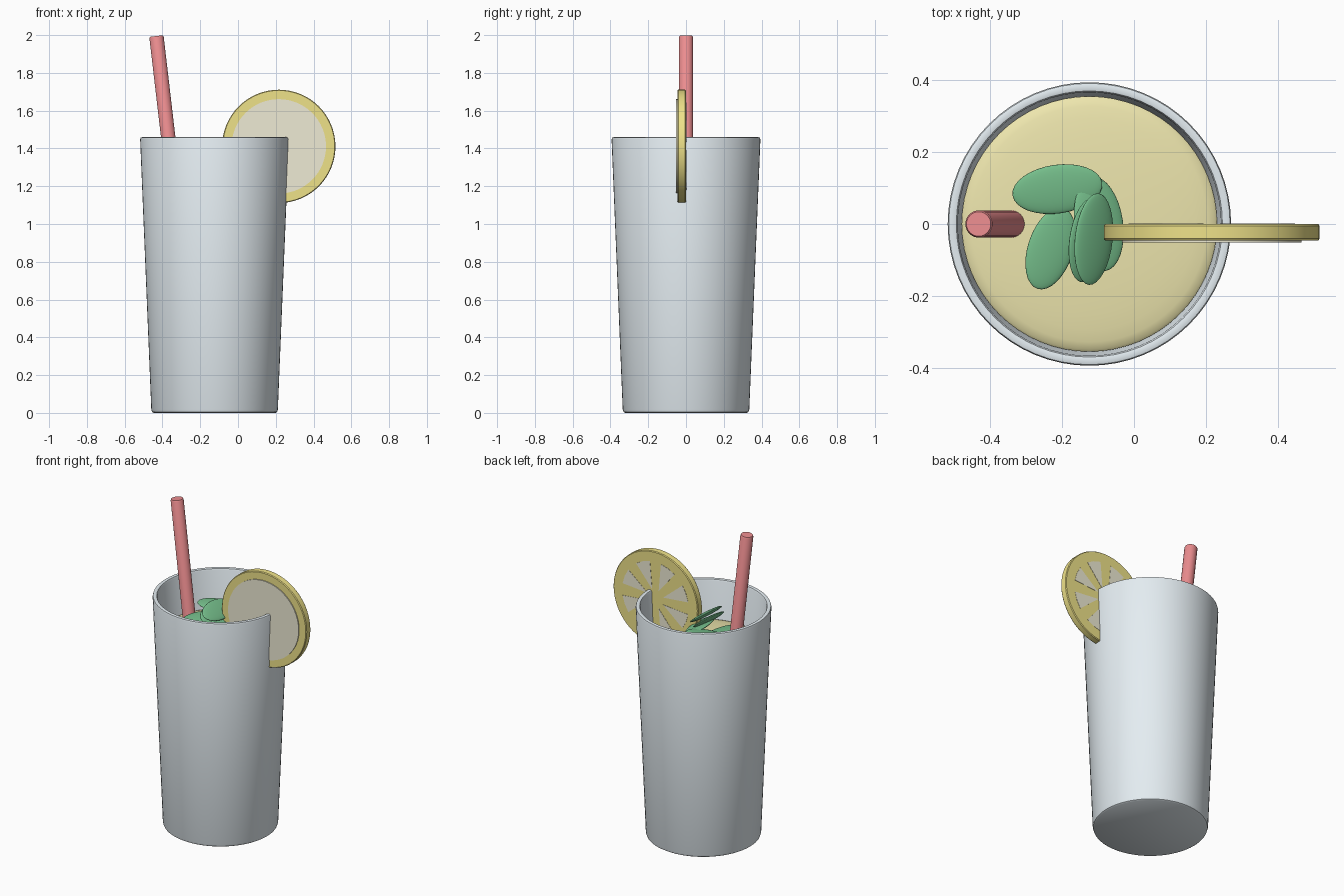
import bpy, bmesh, math
from mathutils import Vector, Euler

if "Cube" in bpy.data.objects:
    bpy.data.objects.remove(bpy.data.objects["Cube"])

CX = -0.124  # glass axis


def material(name, rgb):
    m = bpy.data.materials.new(name)
    m.diffuse_color = (*rgb, 1)
    m.use_nodes = True
    m.node_tree.nodes["Principled BSDF"].inputs["Base Color"].default_value = m.diffuse_color
    return m


def finish(bm, name, mat=None, angle=35):
    bmesh.ops.recalc_face_normals(bm, faces=bm.faces)
    me = bpy.data.meshes.new(name)
    bm.to_mesh(me)
    bm.free()
    ob = bpy.data.objects.new(name, me)
    bpy.context.collection.objects.link(ob)
    if mat:
        me.materials.append(mat)
    bpy.ops.object.select_all(action='DESELECT')
    ob.select_set(True)
    bpy.context.view_layer.objects.active = ob
    bpy.ops.object.shade_smooth_by_angle(angle=math.radians(angle))
    return ob


def lathe(name, profile, mat=None, location=(0, 0, 0), rotation=(0, 0, 0), steps=64):
    """Spin a (radius, height) profile around its own z axis."""
    bm = bmesh.new()
    verts = [bm.verts.new((r, 0, z)) for r, z in profile]
    edges = [bm.edges.new(p) for p in zip(verts, verts[1:])]
    bmesh.ops.spin(bm, geom=verts + edges, cent=(0, 0, 0), axis=(0, 0, 1),
                   angle=math.tau, steps=steps)
    bmesh.ops.remove_doubles(bm, verts=bm.verts, dist=1e-5)
    ob = finish(bm, name, mat)
    ob.location, ob.rotation_euler = location, rotation
    return ob


yellow = material("rind", (0.86, 0.76, 0.25))
pale = material("pulp", (0.86, 0.83, 0.66))
drink = material("drink", (0.85, 0.79, 0.42))
green = material("mint", (0.18, 0.52, 0.26))
red = material("straw", (0.85, 0.27, 0.28))
glass_mat = material("glass", (0.78, 0.85, 0.89))

# Tapered glass with rounded rim and thick base
lathe("glass", [(0, 0), (0.323, 0), (0.331, 0.005), (0.335, 0.018), (0.394, 1.448),
                (0.391, 1.457), (0.381, 1.46), (0.37, 1.457), (0.366, 1.448),
                (0.310, 0.07), (0.30, 0.06), (0, 0.06)],
      glass_mat, (CX, 0, 0))

# Drink filling the glass, surface slightly domed
surface = [(0.355 * math.cos(a), 1.205 + 0.03 * math.sin(a))
           for a in [i * math.pi / 16 for i in range(8)]]
lathe("drink", [(0, 0.065), (0.306, 0.065)] + surface + [(0, 1.235)], drink, (CX, 0, 0))

# Leaning straw
top, bottom = Vector((-0.432, 0, 1.995)), Vector((-0.212, 0, 0.11))
axis = top - bottom
L = axis.length
lathe("straw", [(0, 0), (0.038, 0), (0.038, L - 0.008), (0.034, L), (0, L)],
      red, bottom, axis.to_track_quat('Z', 'Y').to_euler(), 32)

# Citrus slice perched on the rim: rind disc and front pulp disc
LX, LZ = 0.216, 1.411
face_front = (math.pi / 2, 0, 0)
lathe("citrus_rind", [(0, 0), (0.296, 0), (0.3, 0.005), (0.3, 0.041), (0.296, 0.046), (0, 0.046)],
      yellow, (LX, 0, LZ), face_front)
lathe("citrus_pulp", [(0, 0.02), (0.25, 0.02), (0.25, 0.052), (0, 0.052)],
      pale, (LX, 0, LZ), face_front)

# Pale segments on the back of the slice
bm = bmesh.new()
for i in range(8):
    mid = math.tau * (i + 0.5) / 8
    pts = [(0.06, 0)] + [(0.235, math.radians(d)) for d in (-13, 0, 13)]
    rings = []
    for y in (-0.01, 0.0015):
        rings.append([bm.verts.new((LX + r * math.cos(mid + a), y, LZ + r * math.sin(mid + a)))
                      for r, a in pts])
    a, b = rings
    bm.faces.new(a)
    bm.faces.new(b)
    for j in range(4):
        k = (j + 1) % 4
        bm.faces.new((a[j], a[k], b[k], b[j]))
finish(bm, "citrus_segments", pale)

# Mint leaves: flattened ellipsoids (centre, half length, half width, roll, heading)
leaves = [
    ((-0.213, 0.097, 1.335), 0.126, 0.068, 5, -82),
    ((-0.232, -0.068, 1.305), 0.118, 0.064, 10, -18),
    ((-0.098, 0.000, 1.325), 0.132, 0.072, 20, 8),
    ((-0.130, -0.045, 1.355), 0.118, 0.066, 42, -8),
    ((-0.112, -0.042, 1.385), 0.128, 0.066, 38, -6),
]
for n, (centre, length, width, roll, heading) in enumerate(leaves, 1):
    bm = bmesh.new()
    bmesh.ops.create_uvsphere(bm, u_segments=32, v_segments=16, radius=1)
    leaf = finish(bm, f"mint_leaf_{n}", green, 60)
    leaf.scale = (width, length, 0.013)
    leaf.rotation_euler = Euler((0, math.radians(roll), math.radians(heading)))
    leaf.location = centre
